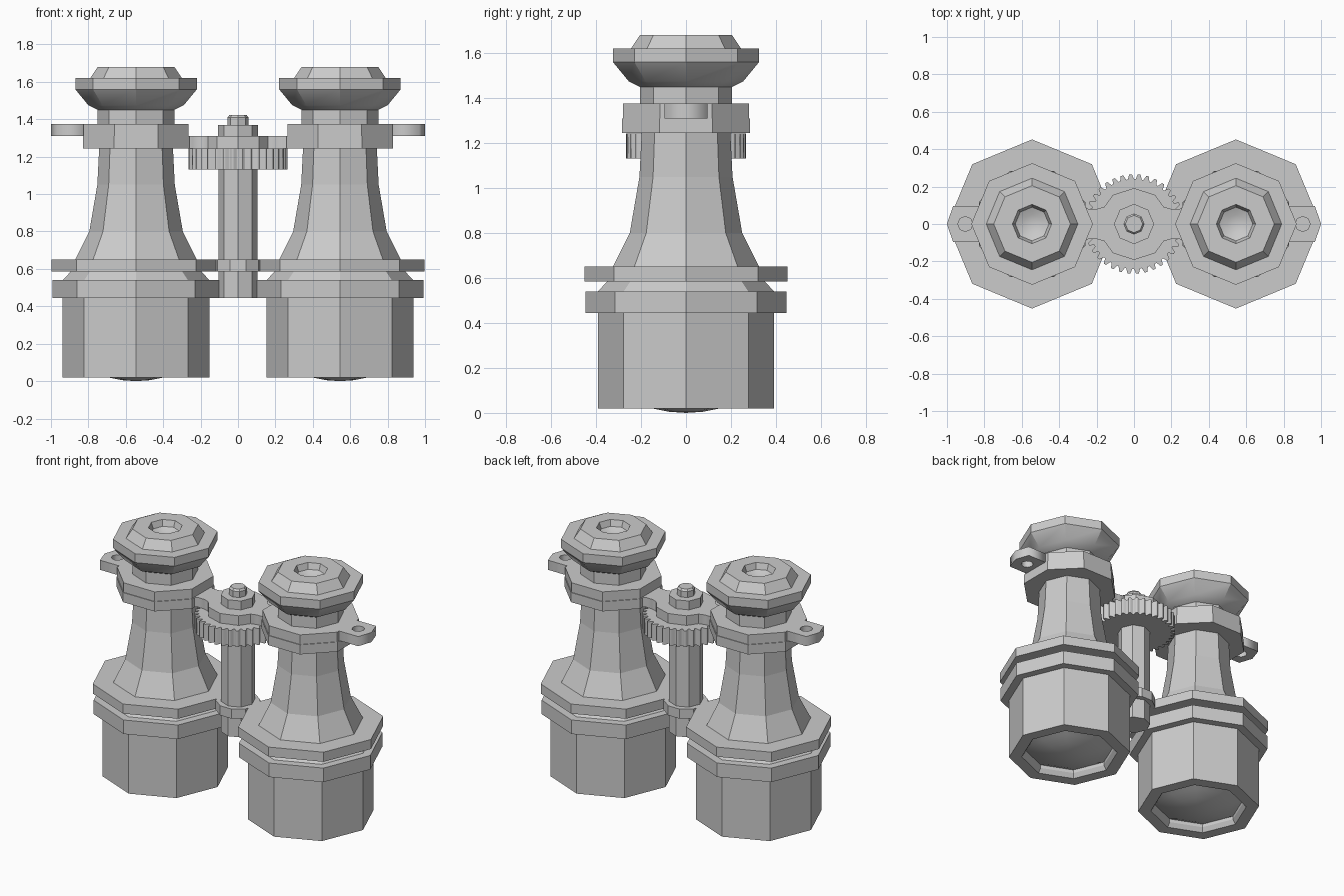
import bpy, bmesh
from math import sin, cos, pi, radians

if "Cube" in bpy.data.objects:
    bpy.data.objects.remove(bpy.data.objects["Cube"])

CX = 0.545  # barrel axis offset from the centre


def lathe(name, profile, x=0.0, sides=8, turn=0.0, smooth=0):
    """Revolve (radius, z) points about the vertical axis at x."""
    bm = bmesh.new()
    rings = []
    for r, z in profile:
        if r == 0:
            rings.append([bm.verts.new((x, 0, z))] * sides)
        else:
            rings.append([bm.verts.new((x + r * cos(2 * pi * i / sides + turn),
                                        r * sin(2 * pi * i / sides + turn), z))
                          for i in range(sides)])
    for a, b in zip(rings, rings[1:]):
        for i in range(sides):
            j = (i + 1) % sides
            bm.faces.new(list(dict.fromkeys((a[i], a[j], b[j], b[i]))))
    bmesh.ops.recalc_face_normals(bm, faces=bm.faces)
    return finish(name, bm, smooth)


def finish(name, bm, smooth=0):
    me = bpy.data.meshes.new(name)
    bm.to_mesh(me)
    bm.free()
    ob = bpy.data.objects.new(name, me)
    bpy.context.collection.objects.link(ob)
    if smooth:
        bpy.ops.object.select_all(action='DESELECT')
        ob.select_set(True)
        bpy.context.view_layer.objects.active = ob
        bpy.ops.object.shade_smooth_by_angle(angle=radians(smooth))
    return ob


def disc(name, r, z0, z1, **kw):
    return lathe(name, [(0, z0), (r, z0), (r, z1), (0, z1)], **kw)


def plate(name, outlines, z0, z1):
    """Extrude flat outlines; an outline inside another becomes a hole."""
    cu = bpy.data.curves.new(name, 'CURVE')
    cu.dimensions = '2D'
    cu.fill_mode = 'BOTH'
    cu.extrude = (z1 - z0) / 2
    for pts in outlines:
        sp = cu.splines.new('POLY')
        sp.points.add(len(pts) - 1)
        for p, (x, y) in zip(sp.points, pts):
            p.co = (x, y, 0, 1)
        sp.use_cyclic_u = True
    ob = bpy.data.objects.new(name, cu)
    ob.location.z = (z0 + z1) / 2
    bpy.context.collection.objects.link(ob)
    bpy.ops.object.select_all(action='DESELECT')
    ob.select_set(True)
    bpy.context.view_layer.objects.active = ob
    bpy.ops.object.convert(target='MESH')


for side, s in (("left", -1), ("right", 1)):
    x = s * CX
    # objective housing with recessed rim, collar and flared tube
    lathe(side + "_barrel", [
        (0, 0.09), (0.29, 0.09), (0.29, 0.05), (0.31, 0.02), (0.392, 0.02),
        (0.392, 0.445), (0.447, 0.445), (0.447, 0.54), (0.392, 0.54),
        (0.345, 0.59), (0.345, 0.65), (0.325, 0.65), (0.25, 0.80),
        (0.207, 1.05), (0.197, 1.25), (0.205, 1.38), (0, 1.38)], x=x)
    # convex front lens
    lathe(side + "_front_lens", [(0.295, 0.075), (0.22, 0.043), (0.15, 0.02),
                                 (0.075, 0.005), (0, 0)], x=x, smooth=40)
    # eyecup with central opening and dished lens
    lathe(side + "_eyecup", [
        (0, 1.36), (0.205, 1.36), (0.205, 1.45), (0.255, 1.475),
        (0.325, 1.56), (0.325, 1.62), (0.245, 1.62), (0.205, 1.68),
        (0.105, 1.68), (0.09, 1.64), (0.05, 1.622), (0, 1.615)], x=x, smooth=30)
    # lower and upper clamp rings
    disc(side + "_lower_ring", 0.452, 0.585, 0.65, x=x)
    disc(side + "_upper_ring", 0.308, 1.245, 1.31, x=x, turn=pi / 8)
    disc(side + "_upper_collar", 0.303, 1.31, 1.375, x=x, turn=pi / 8)
    # strap lug with eyelet
    lug = [(0.80, -0.095), (0.968, -0.095), (1.0, 0), (0.968, 0.095), (0.80, 0.095)]
    hole = [(0.902 + 0.04 * cos(i * pi / 4), 0.04 * sin(i * pi / 4)) for i in range(8)]
    plate(side + "_strap_lug",
          [[(s * a, b) for a, b in o] for o in (lug, hole)], 1.31, 1.375)
    # neck joining the upper ring to the hub
    neck = [(0.13, -0.10), (0.20, -0.08), (0.245, -0.08), (0.30, -0.12),
            (0.30, 0.12), (0.245, 0.08), (0.20, 0.08), (0.13, 0.10)]
    plate(side + "_bridge_neck", [[(s * a, b) for a, b in neck]], 1.245, 1.31)

# centre column, hubs and nut
disc("centre_column", 0.105, 0.445, 1.14)
disc("lower_hub", 0.137, 0.585, 0.65, sides=10)
disc("upper_hub", 0.192, 1.245, 1.31, sides=10, turn=pi / 10)
disc("top_nut", 0.107, 1.31, 1.37, sides=8)
lathe("spindle_tip", [(0.056, 1.36), (0.056, 1.41), (0.046, 1.423), (0, 1.423)])

# toothed focus wheel
TEETH = 36
teeth = []
for i in range(TEETH):
    for f, r in ((0, 0.24), (0.25, 0.266), (0.55, 0.266), (0.8, 0.24)):
        a = 2 * pi * (i + f) / TEETH
        teeth.append((r * cos(a), r * sin(a)))
plate("focus_wheel", [teeth], 1.132, 1.243)
